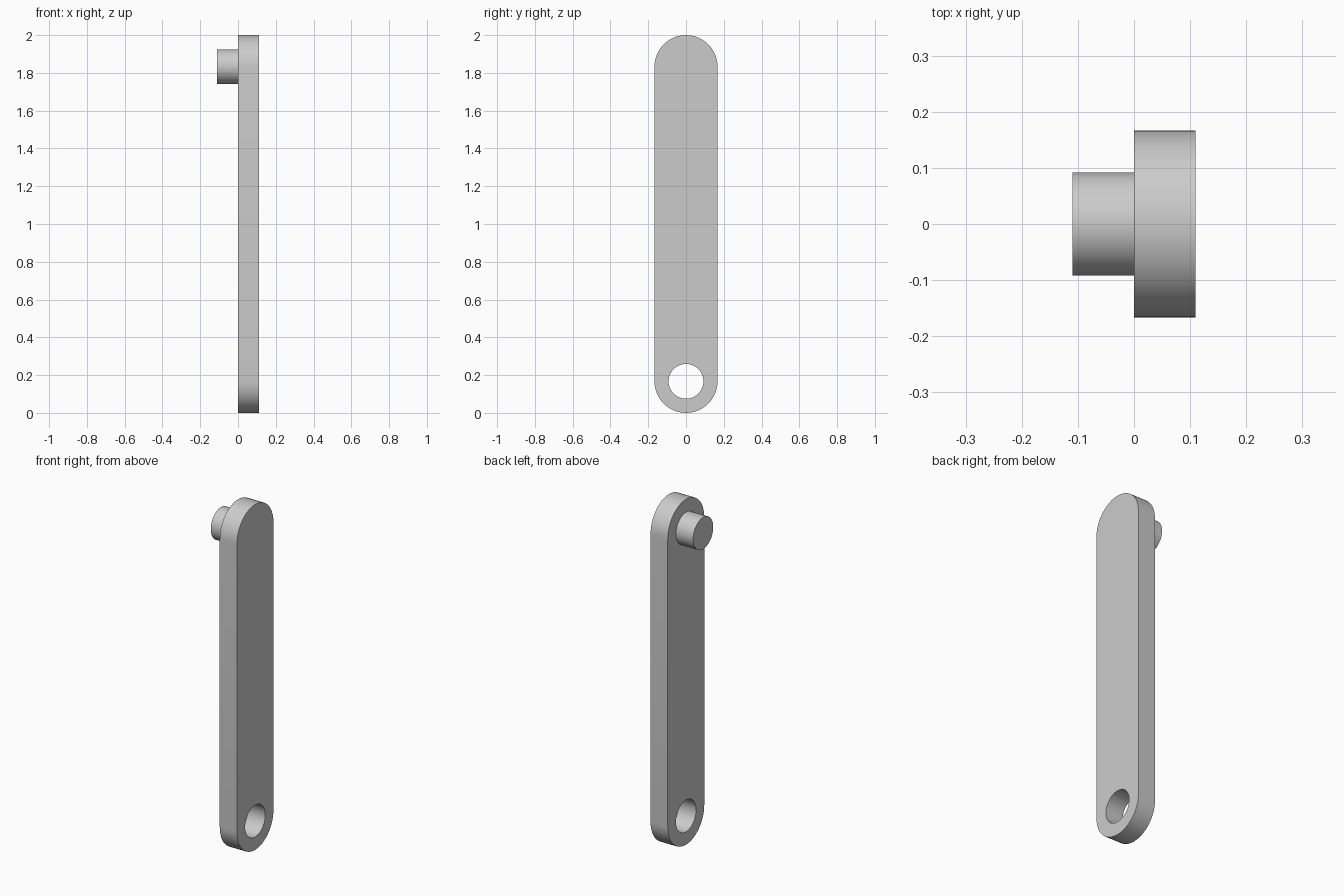
import bpy, bmesh, math
from mathutils import Vector, Matrix

if "Cube" in bpy.data.objects:
    bpy.data.objects.remove(bpy.data.objects["Cube"])

T = 0.11            # plate thickness and pin length
R = 0.167           # rounded end radius
HOLE = 0.092        # hole and pin radius
LOW, HIGH = R, 2 - R
SEG = 48


def arc(cz, r, a0, a1, n):
    return [(0, r * math.cos(a0 + (a1 - a0) * i / n), cz + r * math.sin(a0 + (a1 - a0) * i / n))
            for i in range(n + 1)]


def finish(bm, name):
    bmesh.ops.recalc_face_normals(bm, faces=bm.faces)
    mesh = bpy.data.meshes.new(name)
    bm.to_mesh(mesh)
    bm.free()
    ob = bpy.data.objects.new(name, mesh)
    bpy.context.collection.objects.link(ob)
    bpy.ops.object.select_all(action='DESELECT')
    ob.select_set(True)
    bpy.context.view_layer.objects.active = ob
    bpy.ops.object.shade_smooth_by_angle(angle=math.radians(35))
    return ob


# Link plate: stadium outline with a round hole, extruded along x
bm = bmesh.new()
outline = arc(HIGH, R, 0, math.pi, SEG // 2) + arc(LOW, R, math.pi, 2 * math.pi, SEG // 2)
hole = arc(LOW, HOLE, 0, 2 * math.pi, SEG)[:-1]
edges = []
for loop in (outline, hole):
    vs = [bm.verts.new(p) for p in loop]
    edges += [bm.edges.new((vs[i], vs[(i + 1) % len(vs)])) for i in range(len(vs))]
bmesh.ops.triangle_fill(bm, edges=edges, use_beauty=True, normal=Vector((1, 0, 0)))
ext = bmesh.ops.extrude_face_region(bm, geom=bm.faces[:], use_keep_orig=True)
bmesh.ops.translate(bm, vec=(T, 0, 0),
                    verts=[g for g in ext["geom"] if isinstance(g, bmesh.types.BMVert)])
finish(bm, "link_plate")

# Pin standing out of the plate's left face
bm = bmesh.new()
bmesh.ops.create_cone(bm, cap_ends=True, segments=SEG, radius1=HOLE, radius2=HOLE, depth=T,
                      matrix=Matrix.Translation((-T / 2, 0, HIGH)) @ Matrix.Rotation(math.pi / 2, 4, 'Y'))
finish(bm, "pin")
